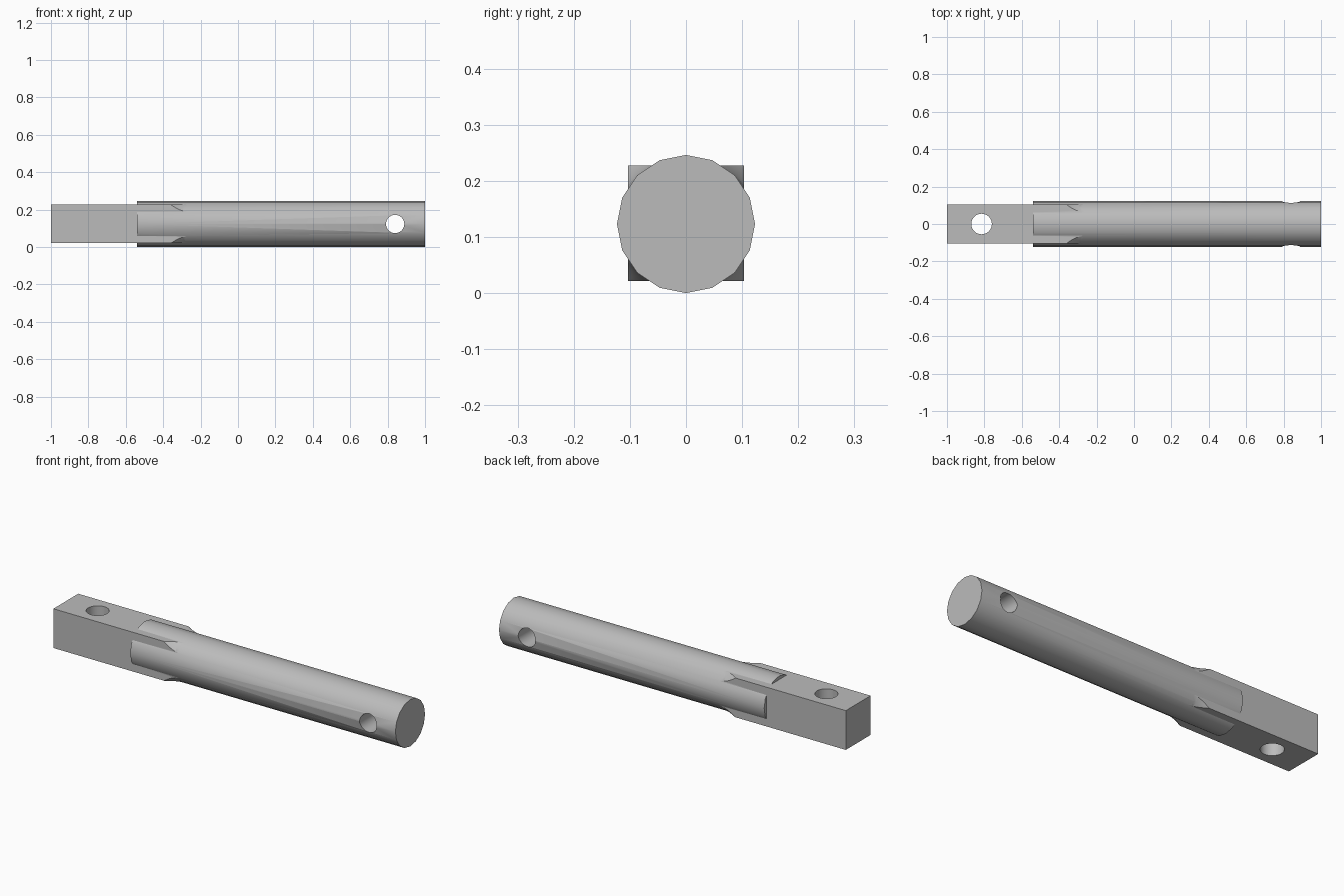
import bpy, bmesh, math
from mathutils import Matrix, Vector

default = bpy.data.objects.get("Cube")
if default:
    bpy.data.objects.remove(default, do_unlink=True)

R = 0.123            # round shaft radius, also the axis height
HALF = 0.103         # half width of the square tang

steel = bpy.data.materials.new("grey steel")
steel.use_nodes = True
GREY = (0.5, 0.5, 0.5, 1)
steel.diffuse_color = GREY
steel.node_tree.nodes["Principled BSDF"].inputs["Base Color"].default_value = GREY


def finish(bm, name):
    bmesh.ops.recalc_face_normals(bm, faces=bm.faces)
    mesh = bpy.data.meshes.new(name)
    bm.to_mesh(mesh)
    bm.free()
    mesh.materials.append(steel)
    obj = bpy.data.objects.new(name, mesh)
    bpy.context.collection.objects.link(obj)
    return obj


def lathe(name, profile, sides):
    """Closed solid turned around the x axis from (x, radius) pairs."""
    bm = bmesh.new()
    rings = []
    for x, r in profile:
        angles = [2 * math.pi * i / sides for i in range(sides)]
        rings.append([bm.verts.new((x, r * math.sin(a), R + r * math.cos(a))) for a in angles])
    for a, b in zip(rings, rings[1:]):
        for i in range(sides):
            j = (i + 1) % sides
            bm.faces.new((a[i], a[j], b[j], b[i]))
    bm.faces.new(rings[0])
    bm.faces.new(rings[-1])
    return finish(bm, name)


def drill(name, x, radius, axis):
    """Cylindrical cutter through the bar along the given axis."""
    bm = bmesh.new()
    turn = Vector((0, 0, 1)).rotation_difference(Vector(axis)).to_matrix().to_4x4()
    bmesh.ops.create_cone(bm, cap_ends=True, segments=32, radius1=radius, radius2=radius,
                          depth=0.6, matrix=Matrix.Translation((x, 0, R)) @ turn)
    return finish(bm, name)


def combine(target, tool, operation):
    mod = target.modifiers.new(operation.lower(), "BOOLEAN")
    mod.operation = operation
    mod.solver = "EXACT"
    mod.object = tool
    bpy.context.view_layer.objects.active = target
    bpy.ops.object.modifier_apply(modifier=mod.name)
    bpy.data.objects.remove(tool, do_unlink=True)


# Square tang, its corners running out in a concave sweep onto the shaft
bm = bmesh.new()
bmesh.ops.create_cube(bm, size=1, matrix=Matrix.Translation((-0.6, 0, R + 0.001))
                      @ Matrix.Diagonal((0.8, 2 * HALF, 2 * HALF, 1)))
tang = finish(bm, "square_tang")
sweep = [(-0.365 + 0.115 * t / 8, 0.120 + 0.029 * (1 - t / 8) ** 2) for t in range(9)]
runout = lathe("runout_envelope", [(-1.1, 0.17), (-0.4, 0.17)] + sweep, 32)
combine(tang, runout, "INTERSECT")

# Round shaft joined to the tang
pin = lathe("round_shaft_with_square_tang", [(-0.54, R), (1.0, R)], 16)
combine(pin, tang, "UNION")

# Vertical hole in the tang and cross hole in the shaft
combine(pin, drill("tang_hole", -0.815, 0.055, (0, 0, 1)), "DIFFERENCE")
combine(pin, drill("shaft_hole", 0.84, 0.049, (0, 1, 0)), "DIFFERENCE")

# Smooth round surfaces, sharp machined edges
bpy.ops.object.select_all(action="DESELECT")
pin.select_set(True)
bpy.context.view_layer.objects.active = pin
bpy.ops.object.shade_smooth_by_angle(angle=math.radians(30))
